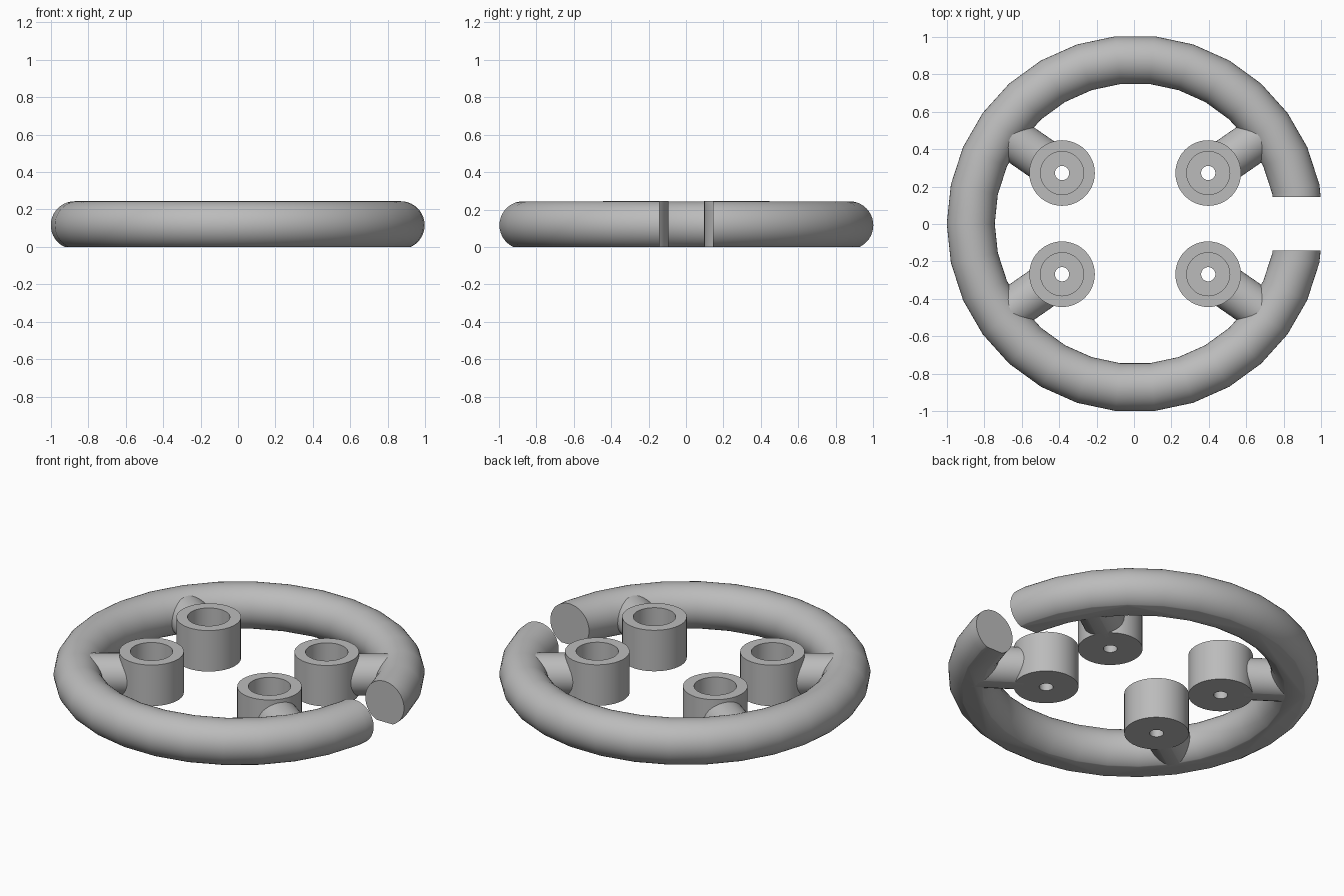
import bpy
import bmesh
from math import radians, pi, cos, sin, atan2, hypot
from mathutils import Matrix, Vector

cube = bpy.data.objects.get("Cube")
if cube:
    bpy.data.objects.remove(cube, do_unlink=True)

grey = bpy.data.materials.new("plain_grey")
grey.diffuse_color = (0.5, 0.5, 0.5, 1)
grey.use_nodes = True
grey.node_tree.nodes["Principled BSDF"].inputs["Base Color"].default_value = (0.5, 0.5, 0.5, 1)

OFFSET = Vector((0.006, 0.002, 0))   # shared centre of ring and cups
RING_R, TUBE_R, RING_Z = 0.877, 0.128, 0.116
CUP_X, CUP_Y, CUP_R, HEIGHT = 0.39, 0.27, 0.175, 0.245
BORE_R, HOLE_R, FLOOR = 0.115, 0.038, 0.05
ARM_R, ARM_Z = 0.115, 0.11
GAP = 0.143


def finish(bm, name, location):
    bmesh.ops.recalc_face_normals(bm, faces=bm.faces)
    mesh = bpy.data.meshes.new(name)
    bm.to_mesh(mesh)
    bm.free()
    mesh.materials.append(grey)
    obj = bpy.data.objects.new(name, mesh)
    obj.location = location
    bpy.context.collection.objects.link(obj)
    bpy.ops.object.select_all(action='DESELECT')
    obj.select_set(True)
    bpy.context.view_layer.objects.active = obj
    bpy.ops.object.shade_smooth_by_angle(angle=radians(35))
    return obj


def lathe(points, steps):
    """Turn a closed (radius, z) outline around the z axis."""
    bm = bmesh.new()
    verts = [bm.verts.new((r, 0, z)) for r, z in points]
    edges = [bm.edges.new((v, verts[i - 1])) for i, v in enumerate(verts)]
    bmesh.ops.spin(bm, geom=verts + edges, cent=(0, 0, 0), axis=(0, 0, 1),
                   angle=2 * pi, steps=steps)
    bmesh.ops.remove_doubles(bm, verts=bm.verts, dist=1e-4)
    return bm


def cut(bm, co, normal, clear=False, keep=lambda f: True):
    faces = [f for f in bm.faces if keep(f)]
    geom = set(faces)
    for f in faces:
        geom.update(f.edges)
        geom.update(f.verts)
    bmesh.ops.bisect_plane(bm, geom=list(geom), plane_co=co, plane_no=normal,
                           clear_inner=clear, dist=1e-5)


def close(bm):
    bmesh.ops.holes_fill(bm, edges=[e for e in bm.edges if e.is_boundary], sides=0)


# Open ring with flat ends and a flat underside
angles = [2 * pi * i / 40 for i in range(40)]
bm = lathe([(RING_R + TUBE_R * cos(a), RING_Z + TUBE_R * sin(a)) for a in angles], 30)
for y in (-GAP, GAP):
    cut(bm, (0, y, 0), (0, 1, 0), keep=lambda f: f.calc_center_median().x > 0)
gap_faces = []
for f in bm.faces:
    c = f.calc_center_median()
    if c.x > 0 and abs(c.y) < GAP - 1e-4:
        gap_faces.append(f)
bmesh.ops.delete(bm, geom=gap_faces, context='FACES')
close(bm)
cut(bm, (0, 0, 0), (0, 0, 1), clear=True)
close(bm)
finish(bm, "open_ring", OFFSET)

# Four bored cups, each joined to the ring by a round arm
for sx, side in ((-1, "right"), (1, "left")):
    for sy, end in ((-1, "front"), (1, "back")):
        place = OFFSET + Vector((sx * CUP_X, sy * CUP_Y, 0))
        bm = lathe([(HOLE_R, 0), (CUP_R, 0), (CUP_R, HEIGHT), (BORE_R, HEIGHT),
                    (BORE_R, FLOOR), (HOLE_R, FLOOR)], 48)
        finish(bm, f"cup_{end}_{side}", place)

        start = hypot(CUP_X, CUP_Y) + 0.125
        length = RING_R - start
        turn = Matrix.Rotation(atan2(sy * CUP_Y, sx * CUP_X), 4, 'Z')
        middle = Matrix.Translation((start + length / 2, 0, ARM_Z))
        bm = bmesh.new()
        bmesh.ops.create_cone(bm, cap_ends=True, segments=40, radius1=ARM_R,
                              radius2=ARM_R, depth=length,
                              matrix=turn @ middle @ Matrix.Rotation(pi / 2, 4, 'Y'))
        cut(bm, (0, 0, 0), (0, 0, 1), clear=True)
        close(bm)
        finish(bm, f"arm_{end}_{side}", OFFSET)
